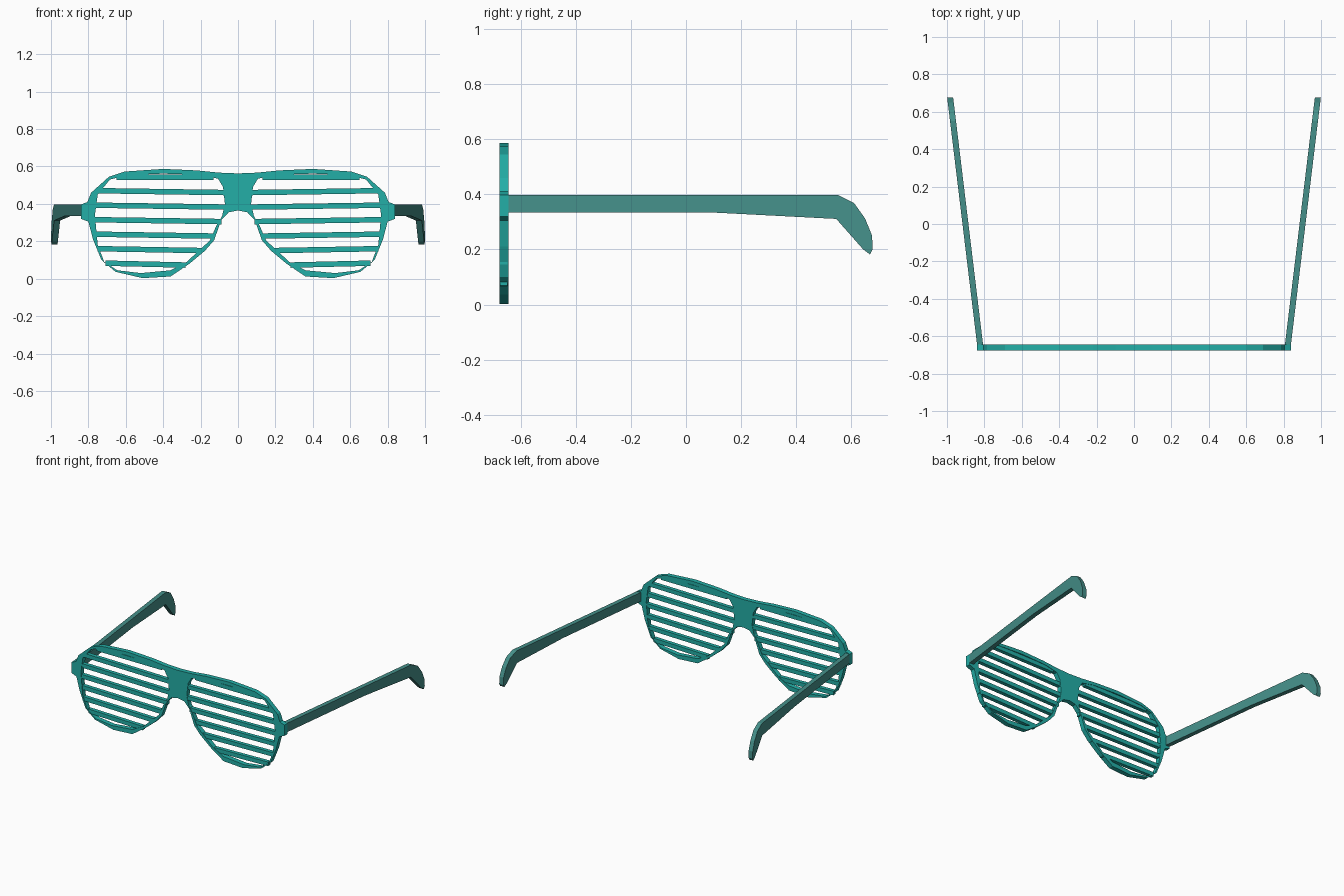
import bpy, bmesh
from mathutils import Matrix

if "Cube" in bpy.data.objects:
    bpy.data.objects.remove(bpy.data.objects["Cube"])


def material(name, rgb):
    m = bpy.data.materials.new(name)
    m.diffuse_color = (*rgb, 1)
    m.use_nodes = True
    m.node_tree.nodes["Principled BSDF"].inputs["Base Color"].default_value = m.diffuse_color
    return m


TEAL = material("bright teal", (0.017, 0.43, 0.39))
DULL = material("muted teal", (0.06, 0.28, 0.255))


def add_mesh(name, bm, mat):
    bmesh.ops.recalc_face_normals(bm, faces=bm.faces)
    me = bpy.data.meshes.new(name)
    bm.to_mesh(me)
    bm.free()
    me.materials.append(mat)
    ob = bpy.data.objects.new(name, me)
    bpy.context.collection.objects.link(ob)
    return ob


def mirror(pts):
    return [(-x, z) for x, z in reversed(pts)]


def plate(name, loops, y0, y1, mat):
    """Filled outline (with holes) in x,z, thickened from y0 to y1."""
    cu = bpy.data.curves.new(name, 'CURVE')
    cu.dimensions = '2D'
    cu.fill_mode = 'BOTH'
    cu.extrude = (y1 - y0) / 2
    for pts in loops:
        s = cu.splines.new('POLY')
        s.points.add(len(pts) - 1)
        for p, (x, z) in zip(s.points, pts):
            p.co = (x, z, 0, 1)
        s.use_cyclic_u = True
    tmp = bpy.data.objects.new("outline", cu)
    bpy.context.collection.objects.link(tmp)
    bpy.context.view_layer.update()
    me = bpy.data.meshes.new_from_object(
        tmp.evaluated_get(bpy.context.evaluated_depsgraph_get()))
    bpy.data.objects.remove(tmp)
    bm = bmesh.new()
    bm.from_mesh(me)
    bm.transform(Matrix.Translation((0, (y0 + y1) / 2, 0))
                 @ Matrix(((1, 0, 0, 0), (0, 0, -1, 0), (0, 1, 0, 0), (0, 0, 0, 1))))
    bmesh.ops.remove_doubles(bm, verts=bm.verts, dist=1e-5)
    for f in bm.faces:
        f.material_index = 0
        f.smooth = False
    return add_mesh(name, bm, mat)


# Front frame: half outline from top centre round to the nose arch
half = [(.10, .567), (.22, .579), (.40, .587), (.605, .573), (.69, .545),
        (.785, .46), (.805, .41), (.84, .397), (.84, .32), (.80, .305),
        (.775, .21), (.73, .10), (.655, .037), (.51, .003), (.36, .012),
        (.26, .08), (.176, .15), (.128, .205), (.09, .312), (.05, .355)]
hole = [(.107, .535), (.08, .49), (.07, .40), (.085, .335), (.115, .285),
        (.15, .205), (.22, .14), (.28, .085), (.36, .045), (.52, .03),
        (.645, .045), (.715, .09), (.75, .18), (.765, .34), (.75, .45),
        (.685, .53), (.60, .553), (.40, .562), (.20, .555)]
outline = [(0, .563)] + half + [(0, .365)] + mirror(half)
plate("front_frame", [outline, hole, mirror(hole)], -.677, -.644, TEAL)


def chord(z):
    """x positions where the lens opening crosses height z."""
    xs = []
    for (xa, za), (xb, zb) in zip(hole, hole[1:] + hole[:1]):
        if (za - z) * (zb - z) < 0:
            xs.append(xa + (xb - xa) * (z - za) / (zb - za))
    return min(xs), max(xs)


def prism(bm, front, back):
    """Close two matching loops into a solid."""
    a = [bm.verts.new(p) for p in front]
    b = [bm.verts.new(p) for p in back]
    bm.faces.new(a)
    bm.faces.new(b[::-1])
    n = len(a)
    for i in range(n):
        bm.faces.new((a[i], b[i], b[(i + 1) % n], a[(i + 1) % n]))


# Shutter slats, dropping slightly towards the nose
for side, label in ((-1, "left"), (1, "right")):
    bm = bmesh.new()
    for i in range(7):
        z = .543 - i * .0775
        x0, x1 = chord(z)
        x0, x1 = x0 - .012, x1 + .012
        t = .0 if i == 0 else .005
        h = .0145
        quad = [(x0, z - t - h), (x1, z + t - h), (x1, z + t + h), (x0, z - t + h)]
        prism(bm, [(side * x, -.674, q) for x, q in quad],
              [(side * x, -.647, q) for x, q in quad])
    add_mesh(label + "_slats", bm, TEAL)

# Temple arms, splayed outwards, with hooked ear ends
arm = [(-.65, .398), (.55, .398), (.61, .368), (.65, .312), (.675, .25),
       (.677, .20), (.667, .182), (.643, .20), (.545, .311), (.10, .334),
       (-.65, .334)]
for side, label in ((-1, "left"), (1, "right")):
    bm = bmesh.new()
    loops = [[(side * (x + (y + .645) * .121), y, z) for y, z in arm]
             for x in (.807, .839)]
    prism(bm, *loops)
    add_mesh(label + "_temple_arm", bm, DULL)
